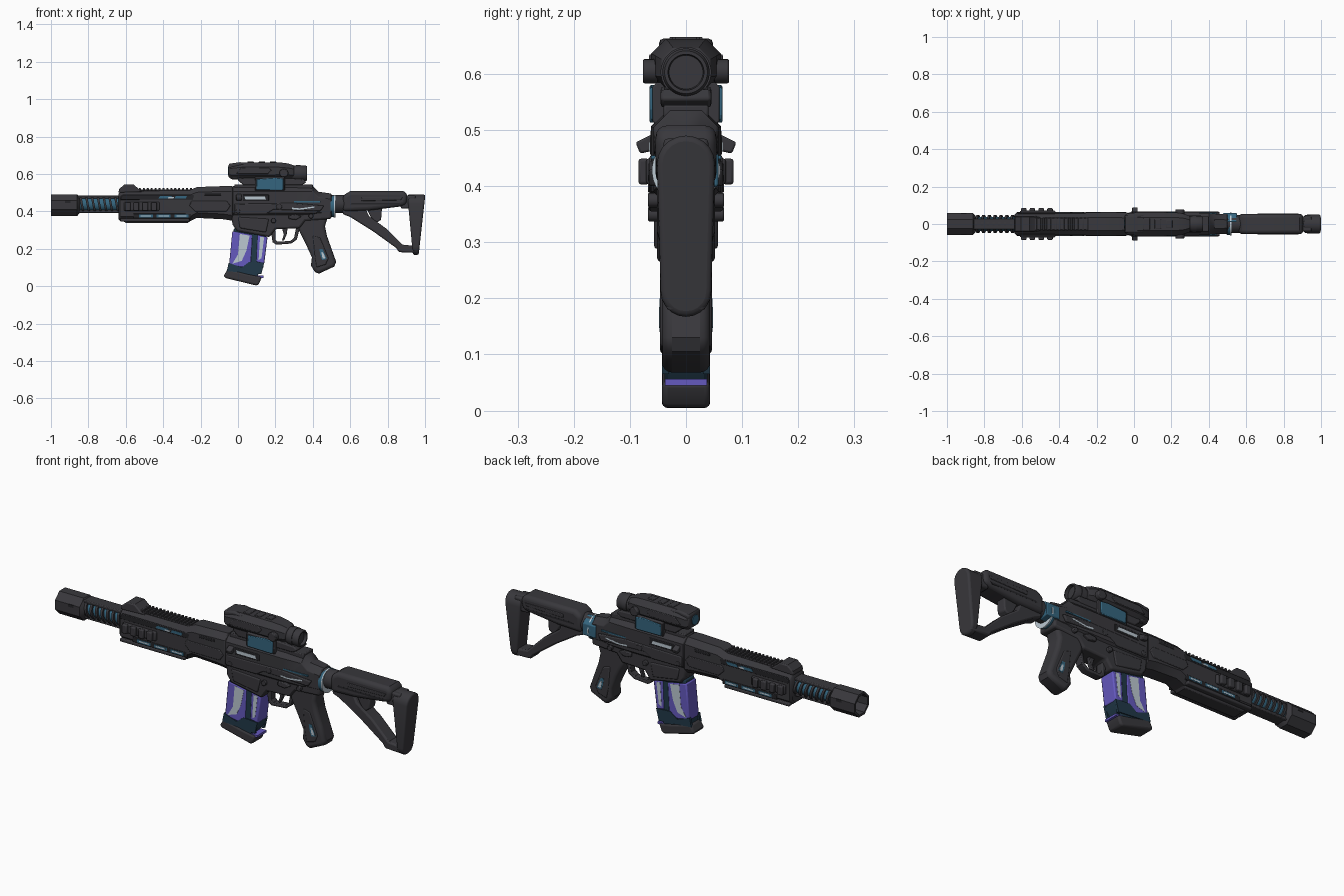
import bpy, bmesh, math

def material(name, rgb):
    m = bpy.data.materials.new(name)
    m.diffuse_color = (*rgb, 1)
    return m

DARK = material("charcoal", (0.040, 0.039, 0.045))
BLACK = material("near_black", (0.018, 0.018, 0.021))
TEAL = material("teal", (0.035, 0.13, 0.21))
NAVY = material("navy", (0.015, 0.040, 0.065))
PURPLE = material("violet", (0.13, 0.10, 0.52))
LIGHT = material("pale_grey", (0.50, 0.58, 0.64))

def finish(name, bm, mat, bevel=0, seg=2):
    bmesh.ops.recalc_face_normals(bm, faces=bm.faces)
    me = bpy.data.meshes.new(name)
    bm.to_mesh(me)
    bm.free()
    ob = bpy.data.objects.new(name, me)
    bpy.context.collection.objects.link(ob)
    me.materials.append(mat)
    if bevel:
        b = ob.modifiers.new("bevel", 'BEVEL')
        b.width, b.segments, b.limit_method, b.angle_limit = bevel, seg, 'ANGLE', math.radians(50)
    bpy.context.view_layer.objects.active = ob
    ob.select_set(True)
    bpy.ops.object.shade_smooth_by_angle(angle=math.radians(35))
    ob.select_set(False)
    return ob

def skin(bm, rings, caps=True):
    rings = [[bm.verts.new(p) for p in r] for r in rings]
    n = len(rings[0])
    for a, b in zip(rings, rings[1:]):
        for i in range(n):
            bm.faces.new((a[i], a[(i + 1) % n], b[(i + 1) % n], b[i]))
    if caps:
        bm.faces.new(rings[0])
        bm.faces.new(rings[-1])

def prism(name, pts, mat, w, bevel=0, seg=2):
    """Side profile (x, z) extruded over -w..w"""
    bm = bmesh.new()
    skin(bm, [[(x, y, z) for x, z in pts] for y in (-w, w)])
    return finish(name, bm, mat, bevel, seg)

def pair(name, pts, mat, y0, y1, bevel=0):
    """Side profile extruded as a plate on both flanks"""
    bm = bmesh.new()
    for s in (-1, 1):
        skin(bm, [[(x, s * y, z) for x, z in pts] for y in (y0, y1)])
    return finish(name, bm, mat, bevel)

def rect(x0, x1, z0, z1, lean=0):
    return [(x0, z0), (x1, z0), (x1 + lean, z1), (x0 + lean, z1)]

def loft(name, secs, mat, bevel=0):
    """Cut-corner sections along x: (x, z0, z1, half width, corner cut)"""
    bm = bmesh.new()
    skin(bm, [[(x, -w, a + c), (x, -w + c, a), (x, w - c, a), (x, w, a + c),
               (x, w, b - c), (x, w - c, b), (x, -w + c, b), (x, -w, b - c)]
              for x, a, b, w, c in secs])
    return finish(name, bm, mat, bevel)

def lathe(name, prof, zc, mat, n=32, yc=0, tilt=0):
    """(x, radius) profile turned around the x axis"""
    bm = bmesh.new()
    k = 1 / math.cos(math.pi / n)
    skin(bm, [[(x + tilt * r * math.sin(t), yc + r * k * math.cos(t), zc + r * k * math.sin(t))
               for t in [(i + .5) * 2 * math.pi / n for i in range(n)]] for x, r in prof])
    return finish(name, bm, mat)

# Muzzle: open octagonal sleeve, slotted brake with slanted ribs
lathe("muzzle_sleeve", [(-.845, .04), (-.86, .058), (-1, .058), (-1, .047), (-.88, .045), (-.88, .004)], .433, DARK, 8)
pair("muzzle_slot", rect(-.925, -.895, .444, .458), BLACK, .056, .0595)
lathe("barrel_core", [(-.87, .037), (-.6, .037)], .438, TEAL, 24)
for i in range(7):
    x = -.835 + i * .031
    lathe(f"brake_rib_{i}", [(x - .006, .036), (x - .006, .047), (x + .006, .047), (x + .006, .036)], .438, DARK, 16, tilt=-.2)
for z in (.399, .477):
    prism(f"brake_bar_{z}", rect(-.86, -.62, z - .008, z + .008), DARK, .03, .004)

# Handguard
loft("handguard", [(-.64, .36, .49, .048, .02), (-.63, .347, .508, .058, .025), (-.26, .345, .512, .060, .026),
                   (-.22, .365, .53, .062, .028), (-.08, .358, .535, .062, .028), (-.03, .35, .535, .06, .028)], DARK, .004)
prism("front_sight", [(-.64, .5), (-.635, .52), (-.605, .545), (-.56, .545), (-.525, .515), (-.5, .505)], DARK, .042, .012)
prism("top_rail", rect(-.55, -.23, .5, .516), DARK, .032, .003)
for i in range(14):
    x = -.53 + i * .021
    prism(f"rail_tooth_{i}", rect(x, x + .011, .51, .524), DARK, .034, .002)
prism("lower_rail", [(-.62, .355), (-.6, .337), (-.27, .337), (-.24, .36)], DARK, .035, .006)
pair("handguard_lower_rib", rect(-.63, -.26, .345, .362), DARK, .035, .063, .005)
pair("side_rail", rect(-.61, -.42, .403, .45), DARK, .05, .071, .006)
for i in range(4):
    x = -.605 + i * .047
    pair(f"side_rail_block_{i}", rect(x, x + .03, .403, .449), DARK, .065, .085, .005)
pair("upper_slot_frame", rect(-.63, -.24, .462, .489, .01), BLACK, .05, .0612, .003)
pair("upper_slot", rect(-.425, -.36, .469, .483, .008), TEAL, .055, .0625)
pair("upper_slot_rear", rect(-.34, -.28, .469, .483, .008), TEAL, .055, .0625)
pair("upper_slot_glint", rect(-.375, -.345, .47, .477, .004), LIGHT, .055, .0632)
pair("lower_slot_frame", rect(-.56, -.25, .362, .388), BLACK, .05, .0612, .003)
for i in range(3):
    x = -.53 + i * .095
    pair(f"lower_slot_{i}", rect(x, x + .075, .367, .383), TEAL, .055, .0625)
    pair(f"lower_slot_glint_{i}", rect(x + .01, x + .065, .372, .378), LIGHT, .055, .0632)
pair("handguard_panel", [(-.23, .40), (-.06, .40), (-.04, .43), (-.06, .455), (-.25, .455), (-.26, .43)], DARK, .055, .065, .004)
pair("handguard_recess", rect(-.18, -.09, .485, .50), BLACK, .05, .0632, .003)

# Receiver
loft("upper_receiver", [(-.03, .36, .535, .062, .03), (.30, .36, .535, .062, .03), (.40, .36, .535, .058, .03),
                        (.43, .365, .505, .055, .03), (.50, .365, .495, .052, .03)], DARK, .004)
prism("lower_receiver", [(-.035, .40), (-.03, .33), (-.005, .295), (.17, .262), (.20, .305), (.33, .31),
                         (.36, .35), (.50, .36), (.50, .43), (-.02, .43)], DARK, .052, .010)
pair("magwell_panel", [(.01, .31), (.15, .287), (.165, .36), (0, .37)], DARK, .045, .057, .006)
pair("receiver_step", [(-.02, .385), (.15, .385), (.19, .41), (.44, .40), (.46, .43), (.3, .445), (-.02, .44)], DARK, .05, .066, .005)
pair("ejection_port", rect(.025, .165, .455, .49), BLACK, .05, .064, .003)
pair("bolt", rect(.04, .15, .463, .479, -.006), LIGHT, .055, .0655)
pair("receiver_trim", [(.29, .41), (.33, .408), (.41, .42), (.41, .427), (.33, .416), (.29, .42)], LIGHT, .05, .0672)
pair("receiver_trim_teal", rect(.30, .44, .448, .455), TEAL, .045, .0625)
pair("selector", [(.27, .36), (.31, .355), (.34, .372), (.31, .385), (.27, .38)], DARK, .045, .066, .004)
for i, (x, z, r) in enumerate([(.19, .35, .013), (.22, .425, .016), (.39, .375, .013), (.0, .40, .012)]):
    pair(f"pin_{i}", [(x + r * math.cos(t * math.pi / 6), z + r * math.sin(t * math.pi / 6)) for t in range(12)],
         DARK, .045, .068, .003)
# Tilted charging tabs
bm = bmesh.new()
for s in (-1, 1):
    skin(bm, [[(x, s * .05, .465), (x, s * .082, .458), (x, s * .090, .478), (x, s * .055, .495)] for x in (-.01, .02)])
finish("charging_tabs", bm, DARK, .004)

# Magazine
prism("magazine_core", [(-.022, .31), (.155, .28), (.135, .10), (.10, .05), (-.05, .08), (-.04, .14)], NAVY, .038, .006)
prism("magazine_window_front", [(-.03, .295), (.078, .275), (.07, .125), (.03, .10), (-.048, .11)], PURPLE, .0405, .006)
prism("magazine_window_rear", [(.104, .275), (.158, .262), (.14, .12), (.096, .13)], PURPLE, .0405, .006)
pair("magazine_glint_front", [(.01, .28), (.062, .27), (.045, .19), (.02, .135), (-.03, .12), (.0, .17)], LIGHT, .036, .0415)
pair("magazine_glint_rear", [(.118, .262), (.14, .262), (.126, .15), (.11, .14)], LIGHT, .036, .0415)
pair("magazine_collar", [(-.05, .125), (.02, .10), (.06, .13), (.14, .125), (.125, .065), (-.06, .08)], NAVY, .03, .043)
prism("magazine_band", rect(.09, .136, .045, .056), PURPLE, .037)
prism("magazine_base", [(-.055, .092), (-.075, .058), (-.072, .045), (.10, .003), (.112, .012), (.128, .05), (.06, .063)], DARK, .043, .010, 3)

# Trigger group
prism("trigger_guard", [(.175, .30), (.185, .235), (.205, .222), (.285, .228), (.315, .25), (.33, .31), (.31, .31),
                        (.30, .258), (.28, .242), (.212, .238), (.20, .25), (.20, .30)], DARK, .02, .004)
prism("trigger", [(.235, .31), (.245, .275), (.235, .245), (.245, .243), (.26, .275), (.265, .31)], DARK, .010, .003)

# Pistol grip
prism("pistol_grip", [(.33, .34), (.325, .30), (.345, .26), (.365, .22), (.395, .155), (.39, .11), (.415, .07), (.435, .068),
                      (.515, .105), (.525, .13), (.50, .20), (.475, .27), (.465, .32), (.48, .37), (.36, .37)], DARK, .043, .018, 4)
pair("grip_panel", [(.40, .27), (.44, .26), (.485, .15), (.47, .115), (.42, .10), (.41, .16)], DARK, .035, .046, .006)
pair("grip_inlay", [(.435, .20), (.452, .20), (.475, .145), (.45, .14), (.44, .165)], TEAL, .04, .047)
pair("grip_glint", [(.445, .185), (.455, .18), (.468, .15), (.452, .147)], LIGHT, .04, .0478)

# Buffer tube and sling ring
lathe("buffer_tube", [(.48, .048), (.60, .048)], .440, DARK)
lathe("sling_ring", [(.495, .03), (.495, .057), (.515, .06), (.515, .03)], .428, TEAL)
lathe("sling_ring_edge", [(.514, .03), (.514, .0605), (.52, .0605), (.52, .03)], .428, LIGHT)
bm = bmesh.new()
skin(bm, [[(x, .01, .39), (x, .058, .40), (x, .058, .46), (x, .01, .49)] for x in (.475, .55)])
finish("sling_plate", bm, TEAL, .004)

# Stock
prism("stock_body", [(.56, .40), (.56, .485), (.60, .508), (.885, .508), (.908, .49), (.90, .435), (.86, .425), (.70, .405)],
      DARK, .054, .020, 4)
pair("stock_groove", rect(.60, .86, .437, .446, .01), BLACK, .05, .0545)
pair("stock_rib", [(.66, .455), (.87, .46), (.88, .475), (.66, .475)], DARK, .05, .057, .003)
prism("stock_strut", [(.56, .42), (.68, .42), (.70, .375), (.79, .31), (.88, .222), (.95, .215), (.97, .178), (.86, .182),
                      (.845, .205), (.72, .295), (.60, .37), (.56, .385)], DARK, .036, .008)
prism("stock_lever", [(.685, .42), (.77, .42), (.765, .355), (.735, .335), (.71, .37)], DARK, .026, .006)
prism("stock_neck", rect(.87, .95, .415, .485), DARK, .04, .008)
# Rounded butt pad, leaning with height
prof = [(.052 * math.cos(t * math.pi / 10), .44 + .05 * math.sin(t * math.pi / 10)) for t in range(11)]
prof += [(-.046 * math.cos(t * math.pi / 10), .212 - .045 * math.sin(t * math.pi / 10)) for t in range(11)]
bm = bmesh.new()
skin(bm, [[(.905 + .03 * (.49 - z) / .32, y * .94, z) for y, z in prof],
          [(.967 + .11 * (z - .176), y, z) for y, z in prof]])
finish("butt_pad", bm, DARK, .010, 3)

# Scope and mount
prism("scope_rail", rect(-.02, .40, .52, .545), DARK, .04, .004)
prism("scope_mount", [(.0, .565), (.03, .54), (.34, .54), (.365, .555), (.35, .572), (.0, .59)], DARK, .045, .006)
loft("mount_clamp", [(.09, .508, .585, .060, .008), (.25, .508, .585, .060, .008)], DARK, .003)
pair("mount_plate", [(.098, .515), (.235, .513), (.242, .52), (.242, .575), (.20, .58), (.10, .572)], TEAL, .055, .065, .003)
loft("scope_body", [(-.050, .583, .647, .046, .016), (-.035, .572, .652, .056, .022), (.02, .568, .662, .062, .026),
                    (.22, .57, .662, .062, .026), (.27, .572, .656, .054, .024), (.30, .575, .645, .042, .02)], DARK, .004)
prism("scope_hood", [(-.053, .647), (-.045, .655), (.01, .663), (.06, .655), (.0, .575), (-.03, .575)], DARK, .048, .008)
lathe("objective_lens", [(-.0535, .024), (-.04, .026)], .615, TEAL, 24)
lathe("eyepiece", [(.28, .034), (.30, .042), (.362, .042), (.37, .038), (.37, .032), (.355, .030), (.355, .003)], .603, DARK)
lathe("eyepiece_ring", [(.31, .04), (.31, .045), (.335, .045), (.335, .04)], .603, DARK)
pair("scope_knob", [(.245 + .024 * math.cos(t * math.pi / 8), .605 + .022 * math.sin(t * math.pi / 8)) for t in range(16)],
     DARK, .05, .077, .004)
pair("scope_side_panel", [(-.01, .60), (.16, .60), (.18, .62), (.16, .635), (.02, .635)], DARK, .055, .066, .003)
for i in range(3):
    prism(f"scope_ridge_{i}", rect(.05 + i * .06, .085 + i * .06, .655, .666), DARK, .03 - .005 * i, .003)
